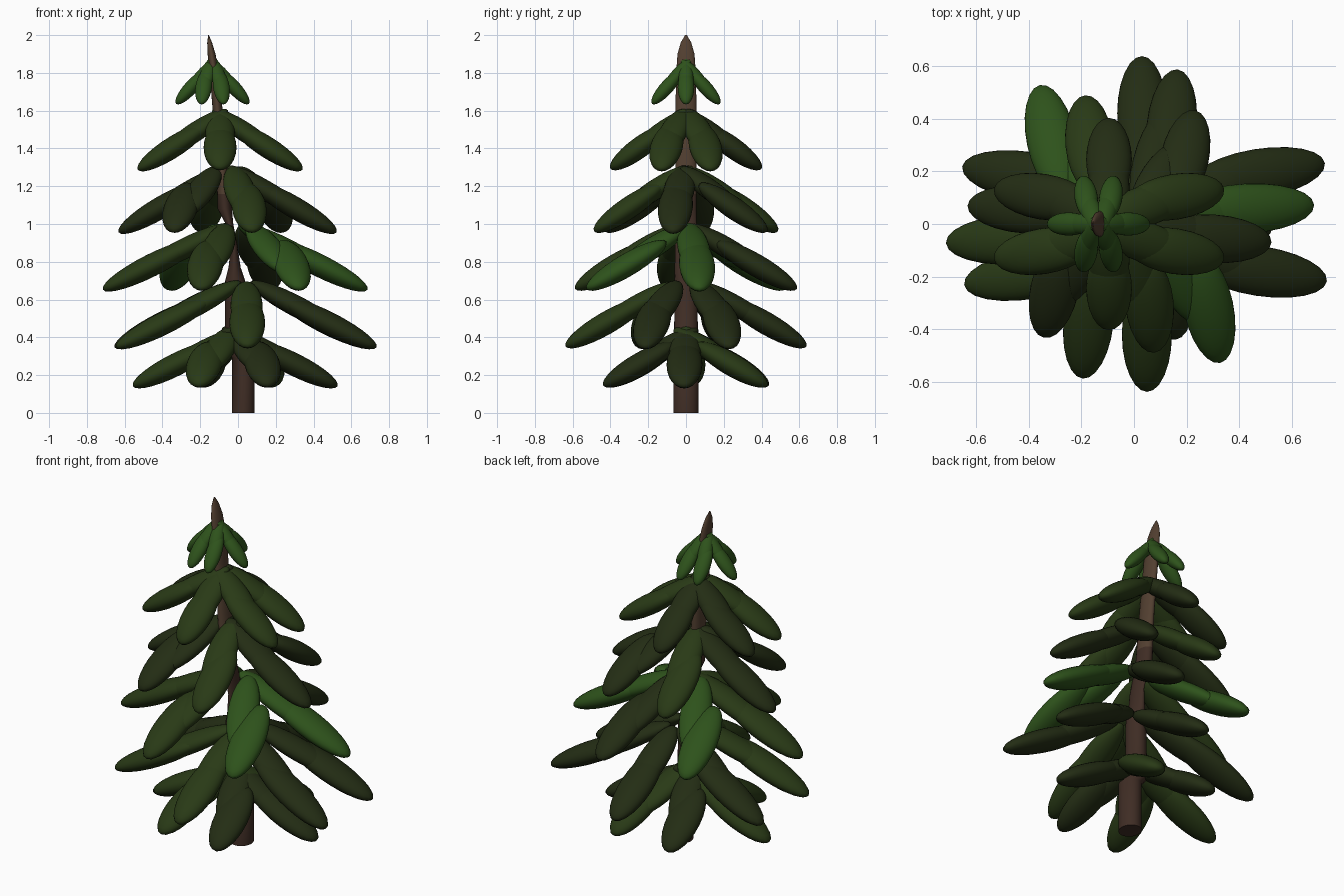
import bpy, bmesh, math, random
from mathutils import Matrix, Vector

if "Cube" in bpy.data.objects:
    bpy.data.objects.remove(bpy.data.objects["Cube"])

random.seed(4)


def material(name, rgb):
    m = bpy.data.materials.new(name)
    m.diffuse_color = (*rgb, 1)
    m.use_nodes = True
    m.node_tree.nodes["Principled BSDF"].inputs["Base Color"].default_value = m.diffuse_color
    return m


bark = material("bark", (0.05, 0.026, 0.018))
bark_light = material("bark_light", (0.085, 0.05, 0.03))
greens = [material("green_dark", (0.017, 0.026, 0.007)),
          material("green_mid", (0.022, 0.042, 0.008)),
          material("green_light", (0.027, 0.085, 0.011))]


def finish(bm, name, mats):
    me = bpy.data.meshes.new(name)
    bmesh.ops.recalc_face_normals(bm, faces=bm.faces)
    bm.to_mesh(me)
    bm.free()
    for m in mats:
        me.materials.append(m)
    for p in me.polygons:
        p.use_smooth = len(p.vertices) < 5
        if len(mats) > 1 and p.center.z > 1.2:
            p.material_index = 1
    ob = bpy.data.objects.new(name, me)
    bpy.context.collection.objects.link(ob)
    return ob


def add_pad(bm, center, yaw, pitch, size):
    """One flattened, tilted ellipsoid of foliage."""
    mat = (Matrix.Translation(center) @ Matrix.Rotation(math.radians(yaw), 4, 'Z')
           @ Matrix.Rotation(math.radians(pitch), 4, 'Y') @ Matrix.Diagonal((*size, 1)))
    bmesh.ops.create_uvsphere(bm, u_segments=24, v_segments=14, radius=1, matrix=mat)


# Leaning trunk, lofted through elliptical sections: z, x, radius x, radius y
sections = [(0, .028, .06, .067), (.29, .028, .06, .067), (.34, -.015, .056, .063),
            (.70, -.015, .053, .061), (.77, -.018, .032, .06), (.88, -.02, .018, .058),
            (1.0, -.045, .02, .057), (1.08, -.07, .038, .056), (1.16, -.075, .035, .056),
            (1.4, -.09, .028, .055), (1.65, -.112, .026, .055), (1.8, -.125, .025, .052),
            (1.9, -.14, .021, .045), (1.96, -.15, .013, .028), (2.0, -.156, .002, .005)]
N = 20
bm = bmesh.new()
rings = []
for z, x, rx, ry in sections:
    rings.append([bm.verts.new((x + rx * math.cos(2 * math.pi * i / N),
                                ry * math.sin(2 * math.pi * i / N), z)) for i in range(N)])
for lo, hi in zip(rings, rings[1:]):
    for i in range(N):
        j = (i + 1) % N
        bm.faces.new((lo[i], lo[j], hi[j], hi[i]))
bm.faces.new(rings[0])
bm.faces.new(rings[-1])
finish(bm, "trunk", [bark, bark_light])

# Tiers: centre x, centre z, first angle, centre radius, half reach,
# pitch, half width, half thickness, x stretch
tiers = [(-.015, .295, -2, .205, .26, 30, .095, .06, 1.15),
         (.04, .52, 31, .345, .292, 30, .095, .06, 1.16),
         (-.015, .825, 10, .315, .292, 30, .095, .06, 1.15),
         (-.055, 1.13, -12, .25, .25, 34, .092, .058, 1.15),
         (-.095, 1.445, 30, .19, .21, 36, .087, .056, 1.15),
         (-.135, 1.755, 0, .085, .107, 48, .044, .036, 1.0)]

# Six drooping boughs per tier: a radial inner pad, and an outer pad
# turned mostly toward the nearest axis
for t, (cx, cz, first, r, reach, pitch, w, th, sx) in enumerate(tiers):
    for k in range(6):
        a = first + 60 * k
        axis = round(a / 90) * 90
        along_x = axis % 180 == 0
        yaw = axis + 0.3 * (a - axis)
        fit = sx if along_x else 1
        spread = 1.2 if not along_x and t < 5 else 1
        ca, sa = math.cos(math.radians(a)), math.sin(math.radians(a))
        cy, sy = math.cos(math.radians(yaw)), math.sin(math.radians(yaw))
        half = 0.74 * reach * fit / math.cos(math.radians(pitch))
        shift = 0.26 * reach
        drop = shift * math.tan(math.radians(pitch))
        slope = math.degrees(math.atan(math.tan(math.radians(pitch)) / fit))
        inner = Vector((cx + sx * (r - shift) * ca, (r - shift) * sa, cz + drop))
        outer = Vector((cx + sx * (spread * r * ca + shift * cy), r * sa + shift * sy, cz - drop))
        bm = bmesh.new()
        add_pad(bm, inner, yaw * 0.5 + a * 0.5, slope, (half, w * 0.9, th * 0.9))
        add_pad(bm, outer, yaw, slope, (half, w, th))
        if t == 5 or (t == 2 and k in (0, 2, 5)):
            g = greens[2]
        else:
            g = random.choice(greens[:2])
        finish(bm, f"bough_tier{t + 1}_{k + 1}", [g])
